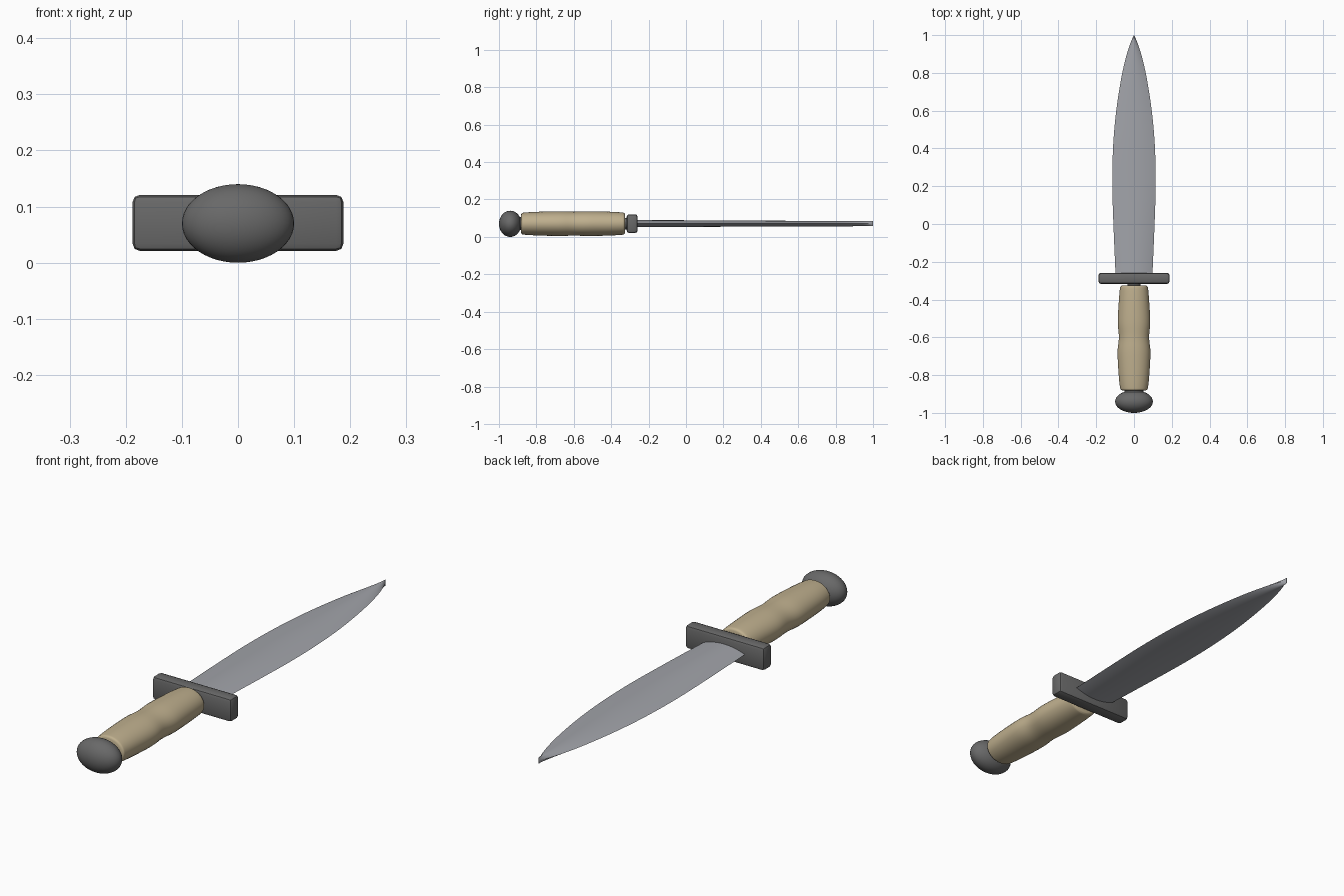
import bpy, bmesh, math

cube = bpy.data.objects.get("Cube")
if cube:
    bpy.data.objects.remove(cube, do_unlink=True)

MID = 0.071  # height of the dagger's long axis


def material(name, rgb):
    m = bpy.data.materials.new(name)
    m.use_nodes = True
    m.diffuse_color = (*rgb, 1)
    m.node_tree.nodes["Principled BSDF"].inputs["Base Color"].default_value = (*rgb, 1)
    return m


steel = material("blade_steel", (0.36, 0.37, 0.40))
iron = material("dark_iron", (0.14, 0.14, 0.14))
leather = material("tan_grip", (0.52, 0.43, 0.27))


def finish(name, bm, mat, angle=40):
    bmesh.ops.recalc_face_normals(bm, faces=bm.faces)
    mesh = bpy.data.meshes.new(name)
    bm.to_mesh(mesh)
    bm.free()
    mesh.materials.append(mat)
    ob = bpy.data.objects.new(name, mesh)
    bpy.context.collection.objects.link(ob)
    bpy.ops.object.select_all(action='DESELECT')
    ob.select_set(True)
    bpy.context.view_layer.objects.active = ob
    bpy.ops.object.shade_smooth_by_angle(angle=math.radians(angle))
    return ob


def loft(name, stations, section, mat, angle=40):
    """Skin a closed section along y; stations are (y, half width, half height)."""
    bm = bmesh.new()
    rings = [[bm.verts.new((u * w, y, MID + v * h)) for u, v in section]
             for y, w, h in stations]
    n = len(section)
    for a, b in zip(rings, rings[1:]):
        for i in range(n):
            j = (i + 1) % n
            bm.faces.new((a[i], a[j], b[j], b[i]))
    bm.faces.new(rings[0])
    bm.faces.new(rings[-1])
    bmesh.ops.remove_doubles(bm, verts=bm.verts, dist=0.00001)
    return finish(name, bm, mat, angle)


def smooth_path(points, steps=5):
    """Catmull-Rom interpolation through the given stations."""
    p = [points[0]] + points + [points[-1]]
    out = []
    for a, b, c, d in zip(p, p[1:], p[2:], p[3:]):
        for s in range(steps):
            t = s / steps
            out.append(tuple(
                0.5 * (2 * q + (r - o) * t + (2 * o - 5 * q + 4 * r - e) * t * t
                       + (3 * q - o - 3 * r + e) * t ** 3)
                for o, q, r, e in zip(a, b, c, d)))
    return out + [points[-1]]


# Blade: lens section with two sharp edges, narrowing to an upright tip
arc = [k / 8 for k in range(-8, 9)]
lens = [(u, 1 - u * u) for u in arc] + [(-u, u * u - 1) for u in arc[1:-1]]
blade = [(-0.28, 0.097, 0.019), (0.0, 0.109, 0.018), (0.22, 0.115, 0.0165),
         (0.42, 0.110, 0.016), (0.6, 0.094, 0.015), (0.78, 0.066, 0.0145),
         (0.9, 0.038, 0.014), (0.97, 0.014, 0.0135), (1.0, 0.0005, 0.0135)]
loft("blade", smooth_path(blade), lens, steel)

# Grip: oval section with two gentle swells and rounded ends
oval = [(math.cos(math.tau * k / 40), math.sin(math.tau * k / 40)) for k in range(40)]
grip = [(-0.881, 0.062, 0.050), (-0.877, 0.070, 0.056), (-0.865, 0.074, 0.059),
        (-0.8, 0.081, 0.063), (-0.68, 0.087, 0.066), (-0.6, 0.080, 0.064),
        (-0.52, 0.086, 0.066), (-0.42, 0.081, 0.064), (-0.345, 0.075, 0.060),
        (-0.330, 0.070, 0.056), (-0.326, 0.062, 0.050)]
loft("grip", smooth_path(grip), oval, leather)

# Short tang showing at both ends of the grip
loft("tang", [(-0.91, 0.05, 0.035), (-0.30, 0.035, 0.03)], oval, iron)

# Pommel: flattened ball
bm = bmesh.new()
bmesh.ops.create_uvsphere(bm, u_segments=40, v_segments=24, radius=1)
for v in bm.verts:
    v.co = (v.co.x * 0.1, -0.94 + v.co.y * 0.06, MID - 0.001 + v.co.z * 0.07)
finish("pommel", bm, iron)

# Crossguard: softened bar
bm = bmesh.new()
bmesh.ops.create_cube(bm, size=1)
for v in bm.verts:
    v.co = (v.co.x * 0.376, -0.288 + v.co.y * 0.058, MID + v.co.z * 0.1)
bmesh.ops.bevel(bm, geom=bm.edges[:], offset=0.013, segments=2,
                profile=0.5, affect='EDGES')
finish("crossguard", bm, iron, 30)
